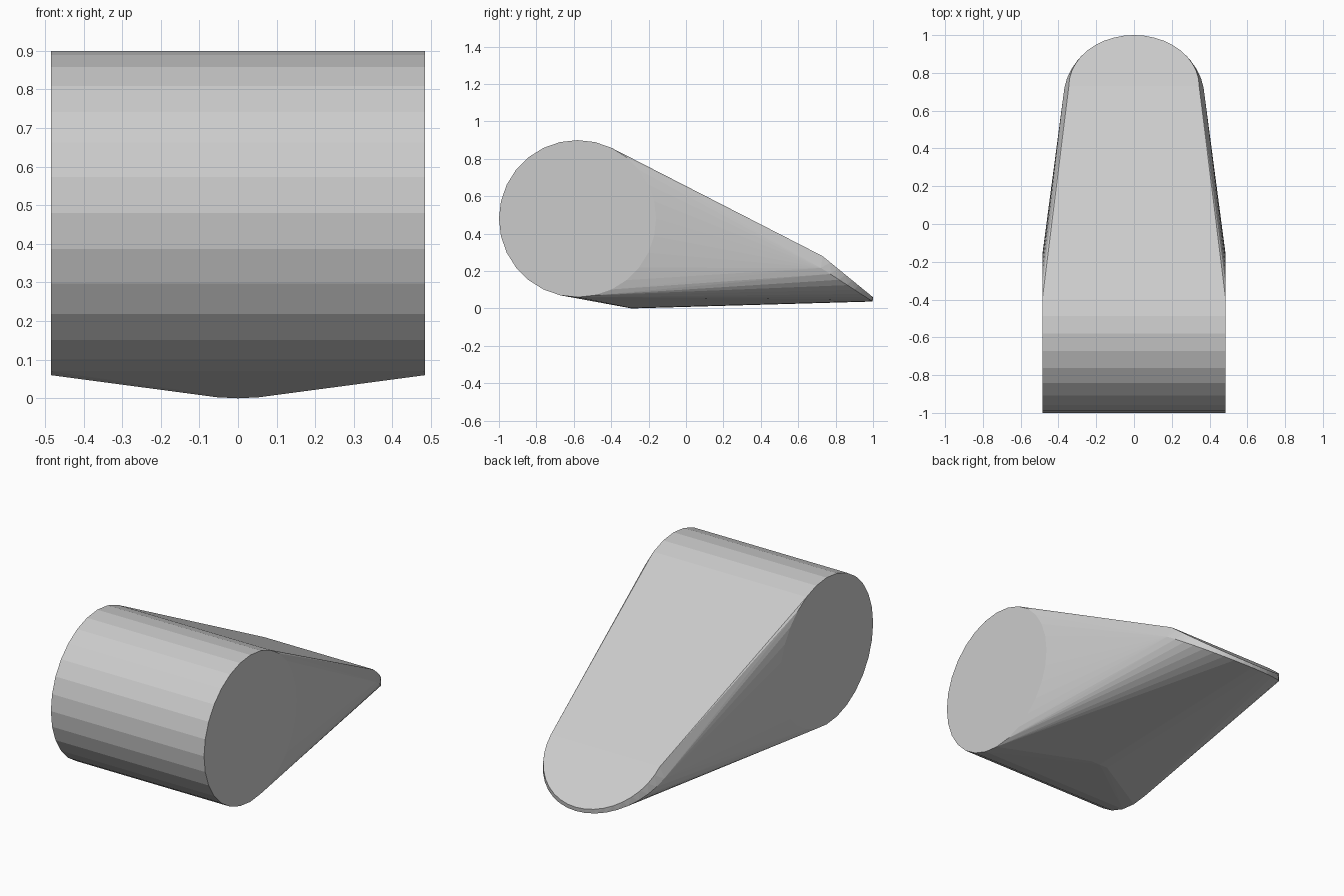
import bpy, bmesh
from math import cos, sin, pi

if "Cube" in bpy.data.objects:
    bpy.data.objects.remove(bpy.data.objects["Cube"])

bm = bmesh.new()


def half_ring(width, centre, tip, n=20):
    """Half ellipse running side to side through a tip; centre and tip are (y, z)."""
    for i in range(n + 1):
        a = pi * i / n
        s = sin(a)
        bm.verts.new((width * cos(a),
                      centre[0] + (tip[0] - centre[0]) * s,
                      centre[1] + (tip[1] - centre[1]) * s))


# Thick 28-sided roller across the front
for side in (-0.485, 0.485):
    for i in range(28):
        a = 2 * pi * i / 28
        bm.verts.new((side, -0.58 + 0.42 * cos(a), 0.48 + 0.42 * sin(a)))

# Sloping rounded nose: upper rim and slightly wider lower rim
half_ring(0.345, (0.73, 0.28), (1.0, 0.06))
half_ring(0.373, (0.67, 0.25), (0.998, 0.037))

# Rounded keel under the roller
half_ring(0.35, (-0.56, 0.22), (-0.29, 0.0))

# Skin everything as one convex wedge
res = bmesh.ops.convex_hull(bm, input=bm.verts[:])
loose = [v for v in bm.verts if not v.link_faces]
bmesh.ops.delete(bm, geom=loose, context='VERTS')
bmesh.ops.dissolve_limit(bm, angle_limit=0.01, verts=bm.verts[:], edges=bm.edges[:])
bmesh.ops.recalc_face_normals(bm, faces=bm.faces[:])

mesh = bpy.data.meshes.new("rounded_wedge")
bm.to_mesh(mesh)
bm.free()
body = bpy.data.objects.new("rounded_wedge", mesh)
bpy.context.collection.objects.link(body)
